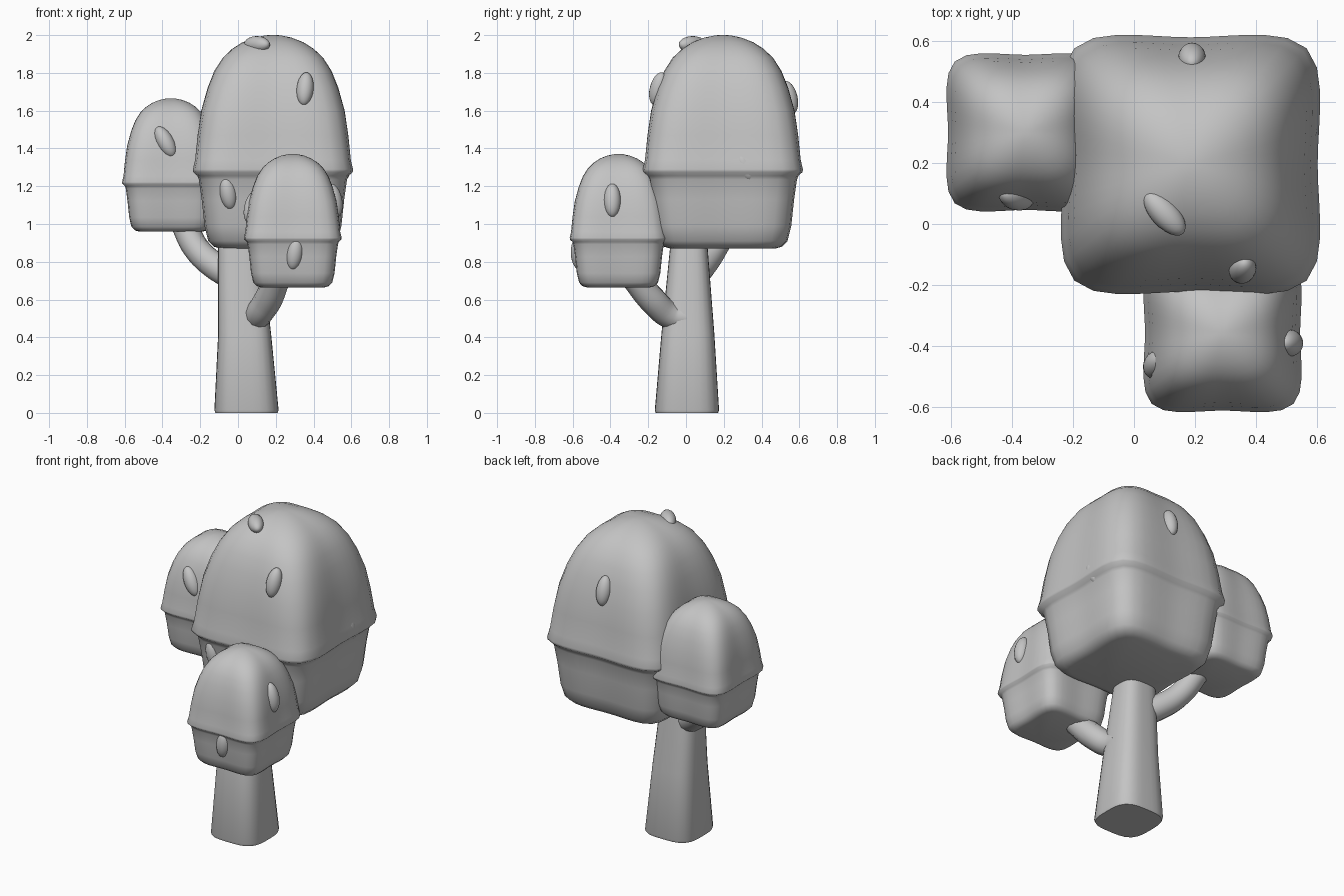
import bpy
import bmesh
import math
from mathutils import Vector

cube = bpy.data.objects.get("Cube")
if cube:
    bpy.data.objects.remove(cube, do_unlink=True)

# One plain grey for the whole tree
GREY = (0.55, 0.55, 0.55, 1.0)
grey = bpy.data.materials.new("plain grey")
grey.use_nodes = True
grey.diffuse_color = GREY
grey.node_tree.nodes["Principled BSDF"].inputs["Base Color"].default_value = GREY


def finish(obj, angle=50):
    obj.data.materials.clear()
    obj.data.materials.append(grey)
    bpy.ops.object.select_all(action="DESELECT")
    obj.select_set(True)
    bpy.context.view_layer.objects.active = obj
    bpy.ops.object.shade_smooth_by_angle(angle=math.radians(angle))


def squircle_loft(name, rings, segments=48, dent=0.0):
    """Loft rounded squares; each ring is centre, half widths, squareness."""
    bm = bmesh.new()
    loops = []
    for centre, hx, hy, power in rings:
        loop = []
        for i in range(segments):
            a = math.tau * i / segments
            c, s = math.cos(a), math.sin(a)
            r = (abs(c) ** power + abs(s) ** power) ** (-1 / power)
            r *= 1 - dent * math.cos(2 * a) ** 4
            loop.append(bm.verts.new(Vector(centre) + Vector((hx * r * c, hy * r * s, 0))))
        loops.append(loop)
    for low, high in zip(loops, loops[1:]):
        for i in range(segments):
            j = (i + 1) % segments
            bm.faces.new((low[i], low[j], high[j], high[i]))
    bm.faces.new(loops[0][::-1])
    bm.faces.new(loops[-1])
    mesh = bpy.data.meshes.new(name)
    bm.to_mesh(mesh)
    bm.free()
    obj = bpy.data.objects.new(name, mesh)
    bpy.context.collection.objects.link(obj)
    finish(obj)
    return obj


# Crown profile: half width, height, squareness
CROWN = [
    (0.28, 0, 6), (0.315, 0.01, 6), (0.345, 0.04, 6), (0.365, 0.12, 6),
    (0.38, 0.26, 6), (0.395, 0.365, 6), (0.403, 0.385, 6), (0.425, 0.405, 6),
    (0.427, 0.42, 6), (0.415, 0.47, 6), (0.402, 0.6, 5.5), (0.383, 0.73, 5),
    (0.35, 0.85, 4.5), (0.315, 0.94, 4), (0.27, 1.01, 3.7), (0.22, 1.057, 3.4),
    (0.165, 1.092, 3), (0.1, 1.117, 2.6), (0.04, 1.129, 2.2), (0.01, 1.13, 2),
]


def crown(name, x, y, z, width, height):
    rings = [((x, y, z + h * height), r * width, r * width, p) for r, h, p in CROWN]
    squircle_loft(name, rings, dent=0.025)


crown("large_crown", 0.185, 0.195, 0.87, 1, 1)
crown("side_crown", -0.355, 0.3, 0.96, 0.61, 0.624)
crown("front_crown", 0.29, -0.357, 0.665, 0.61, 0.624)

# Trunk, leaning and tapering upward
squircle_loft("trunk", [
    ((0.045, 0.005, 0), 0.165, 0.165, 3.5),
    ((0.045, 0.005, 0.015), 0.17, 0.17, 3.5),
    ((0.035, 0.01, 0.42), 0.14, 0.14, 3.2),
    ((0.01, 0.015, 0.87), 0.115, 0.1, 3),
    ((0.01, 0.015, 0.95), 0.1, 0.09, 3),
], segments=32)


def branch(name, points):
    """Tapered tube along a path; each point is x, y, z, radius."""
    curve = bpy.data.curves.new(name, "CURVE")
    curve.dimensions = "3D"
    curve.bevel_depth = 1
    curve.bevel_resolution = 4
    curve.use_fill_caps = True
    curve.resolution_u = 6
    spline = curve.splines.new("BEZIER")
    spline.bezier_points.add(len(points) - 1)
    for p, (x, y, z, radius) in zip(spline.bezier_points, points):
        p.co = (x, y, z)
        p.radius = radius
        p.handle_left_type = p.handle_right_type = "AUTO"
    obj = bpy.data.objects.new(name, curve)
    bpy.context.collection.objects.link(obj)
    bpy.ops.object.select_all(action="DESELECT")
    obj.select_set(True)
    bpy.context.view_layer.objects.active = obj
    bpy.ops.object.convert(target="MESH")
    finish(bpy.context.view_layer.objects.active)


branch("front_branch", [
    (0.1, 0.0, 0.5, 0.068), (0.105, -0.08, 0.515, 0.072),
    (0.16, -0.18, 0.6, 0.075), (0.21, -0.28, 0.72, 0.07),
])
branch("side_branch", [
    (-0.02, 0.03, 0.72, 0.075), (-0.11, 0.08, 0.77, 0.075),
    (-0.22, 0.15, 0.87, 0.07), (-0.29, 0.22, 1.01, 0.07),
])

# Seed-shaped pods: name, centre, long axis
PODS = [
    ("pod_front_high", (0.355, -0.147, 1.715), (0.1, 0.25, 1)),
    ("pod_front_low", (-0.053, -0.165, 1.165), (-0.18, -0.05, 1)),
    ("pod_top", (0.1, 0.035, 1.95), (-1, 1.1, 0)),
    ("pod_back", (0.19, 0.545, 1.67), (0, -0.25, 1)),
    ("pod_rim", (0.555, 0.31, 1.31), (0, -0.45, 1)),
    ("pod_small_inner", (0.078, -0.46, 1.09), (0.25, 0.25, 1)),
    ("pod_small_front", (0.3, -0.565, 0.845), (0.15, -0.05, 1)),
    ("pod_small_side", (0.507, -0.39, 1.125), (-0.2, 0, 1)),
    ("pod_side_crown", (-0.385, 0.09, 1.435), (-0.55, 0.15, 1)),
]
for name, centre, axis in PODS:
    bpy.ops.mesh.primitive_uv_sphere_add(segments=20, ring_count=12, radius=1, location=centre)
    pod = bpy.context.object
    pod.name = name
    pod.scale = (0.045, 0.045, 0.09)
    pod.rotation_euler = Vector(axis).to_track_quat("Z", "Y").to_euler()
    finish(pod)
